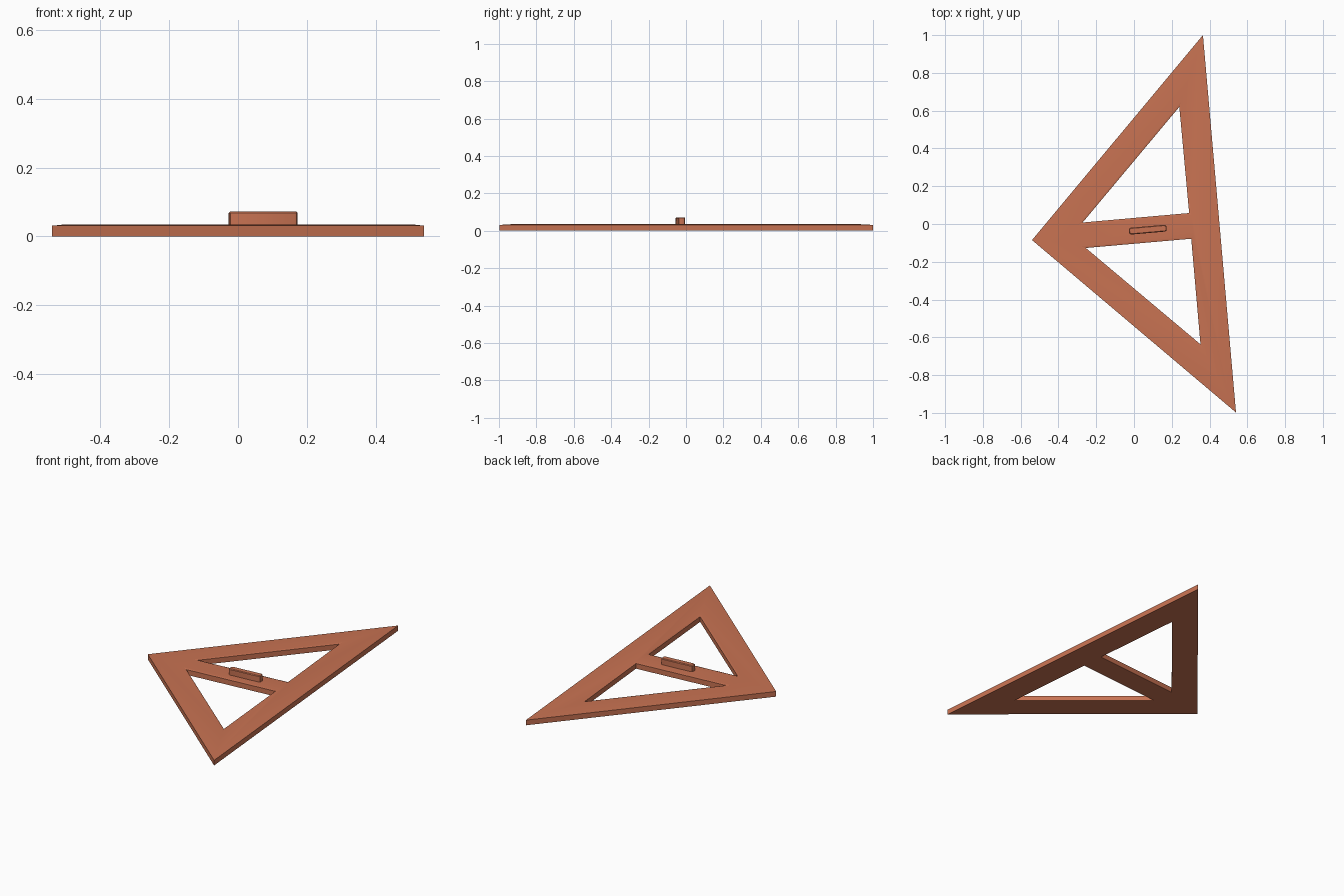
import bpy, bmesh, math
from mathutils import Vector

if "Cube" in bpy.data.objects:
    bpy.data.objects.remove(bpy.data.objects["Cube"])

mat = bpy.data.materials.new("terracotta")
mat.diffuse_color = (0.58, 0.17, 0.085, 1)
mat.use_nodes = True
mat.node_tree.nodes["Principled BSDF"].inputs["Base Color"].default_value = mat.diffuse_color


def inset(pts, d):
    """Offset a clockwise triangle inward by d (outward if negative)."""
    out = []
    for i, p in enumerate(pts):
        a = (pts[i - 1] - p).normalized()
        b = (pts[(i + 1) % len(pts)] - p).normalized()
        out.append(p + (a + b).normalized() * d / math.sin(a.angle(b) / 2))
    return out


def finish(bm, name):
    bmesh.ops.recalc_face_normals(bm, faces=bm.faces)
    me = bpy.data.meshes.new(name)
    bm.to_mesh(me)
    bm.free()
    me.materials.append(mat)
    ob = bpy.data.objects.new(name, me)
    bpy.context.collection.objects.link(ob)
    bpy.context.view_layer.objects.active = ob
    ob.select_set(True)
    bpy.ops.object.shade_smooth_by_angle(angle=math.radians(30))
    ob.select_set(False)
    return ob


# Triangular frame: outer outline, two windows, gently eased top edges
outlines = [
    ([(0.365, 1.0), (0.54, -0.998), (-0.54, -0.085)], 0.028),
    ([(0.24, 0.62), (0.292, 0.058), (-0.272, 0.008)], -0.012),
    ([(0.303, -0.078), (0.352, -0.637), (-0.255, -0.127)], -0.012),
]
bm = bmesh.new()
bottom, top = [], []
for pts, d in outlines:
    pts = [Vector(p) for p in pts]
    rings = []
    for ring, z in ((pts, 0), (pts, 0.031), (inset(pts, d), 0.035)):
        rings.append([bm.verts.new((p.x, p.y, z)) for p in ring])
    for lo, hi in zip(rings, rings[1:]):
        for i in range(3):
            j = (i + 1) % 3
            bm.faces.new((lo[i], lo[j], hi[j], hi[i]))
    for store, ring in ((bottom, rings[0]), (top, rings[-1])):
        store += [bm.edges.get((ring[i], ring[(i + 1) % 3])) for i in range(3)]
for loop in (bottom, top):
    bmesh.ops.triangle_fill(bm, use_beauty=True, use_dissolve=False,
                            edges=loop, normal=(0, 0, 1))
finish(bm, "triangle_frame")

# Grip bar on the cross brace, with chamfered upright corners and top edge
bm = bmesh.new()
bmesh.ops.create_cube(bm, size=1)
bmesh.ops.scale(bm, vec=(0.2, 0.036, 0.039), verts=bm.verts)
uprights = [e for e in bm.edges
            if abs(e.verts[0].co.z - e.verts[1].co.z) > 0.01]
bmesh.ops.bevel(bm, geom=uprights, offset=0.011, segments=2, profile=0.5,
                affect='EDGES')
rim = [e for e in bm.edges if all(v.co.z > 0.019 for v in e.verts)]
bmesh.ops.bevel(bm, geom=rim, offset=0.004, segments=1, affect='EDGES')
grip = finish(bm, "grip_bar")
grip.location = (0.073, -0.03, 0.0525)
grip.rotation_euler.z = math.radians(5)
